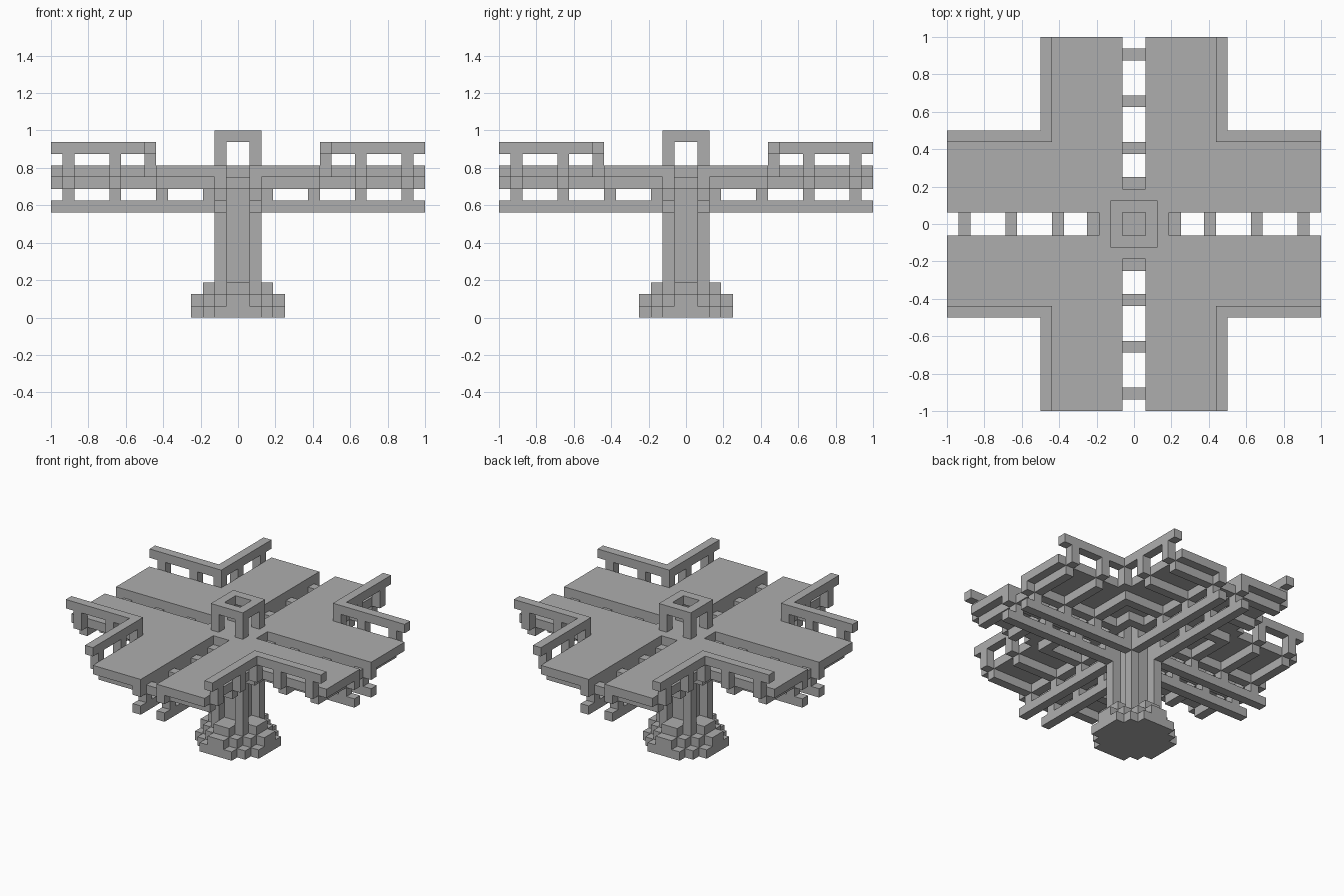
import bpy, bmesh

cube = bpy.data.objects.get("Cube")
if cube:
    bpy.data.objects.remove(cube, do_unlink=True)

U = 1 / 16  # one block of the grid

grey = bpy.data.materials.new("stone_grey")
grey.use_nodes = True
colour = (0.42, 0.42, 0.42, 1)
grey.diffuse_color = colour
grey.node_tree.nodes["Principled BSDF"].inputs["Base Color"].default_value = colour


def turn(box, n):
    """Quarter turns of a box (x0, x1, y0, y1, z0, z1) about the z axis."""
    x0, x1, y0, y1, z0, z1 = box
    for _ in range(n):
        x0, x1, y0, y1 = -y1, -y0, x0, x1
    return x0, x1, y0, y1, z0, z1


def build(name, boxes, turns=4):
    """Make one object from boxes, repeated around the centre."""
    bm = bmesh.new()
    done = set()
    for base in boxes:
        for n in range(turns):
            b = turn(base, n)
            if b in done:
                continue
            done.add(b)
            verts = bmesh.ops.create_cube(bm, size=1)["verts"]
            for v in verts:
                for i in range(3):
                    lo, hi = b[2 * i], b[2 * i + 1]
                    v.co[i] = U * ((lo + hi) / 2 + v.co[i] * (hi - lo))
    mesh = bpy.data.meshes.new(name)
    bm.to_mesh(mesh)
    bm.free()
    mesh.materials.append(grey)
    obj = bpy.data.objects.new(name, mesh)
    bpy.context.collection.objects.link(obj)
    return obj


def stepped_disc(half_widths, z0):
    """Layer of crossed strips: (reach, half width) pairs."""
    return [(-r, r, -w, w, z0, z0 + 1) for r, w in half_widths]


# Stepped round foot
build("foot_bottom", stepped_disc([(4, 2), (3, 3)], 0), 2)
build("foot_middle", stepped_disc([(4, 1), (3, 2)], 1), 2)
build("foot_top", stepped_disc([(3, 1), (2, 2)], 2), 2)

# Column: square core with four corner ribs that rise through the deck
build("column_core", [(-1, 1, -1, 1, 3, 12)], 1)
build("column_ribs", [(1, 2, 1, 2, 3, 15)])
build("column_cap", [(-2, 1, 1, 2, 15, 16)])

# Deck: four L-shaped plates with slots between them, joined at the centre
build("deck_plates", [(1, 16, 1, 7, 12, 13), (1, 7, 7, 16, 12, 13)])
build("deck_centre", [(-3, 3, -3, 3, 12, 13)], 1)

# Twin beams along each arm, upper and lower, with spacers between
build("lower_beams", [(1, 16, s, s + 1, 9, 10) for s in (-2, 1)])
build("upper_beams", [(1, 16, s, s + 1, 11, 12) for s in (-2, 1)])
build("beam_spacers", [(x, x + 1, s, s + 1, 10, 11)
                       for x in (2, 6, 10, 14) for s in (-2, 1)])

# Joists across each arm, closing into square rings near the column
build("joists", [(x, x + 1, -w, w, 11, 12)
                 for x, w in ((3, 4), (6, 7), (10, 7), (14, 7))])

# Corner railings
build("railings", [(7, 16, 7, 8, 14, 15), (7, 8, 8, 16, 14, 15)])
build("railing_posts", [(7, 8, 7, 8, 12, 14)]
      + [(p, p + 1, 7, 8, 12, 14) for p in (10, 14)]
      + [(7, 8, p, p + 1, 12, 14) for p in (10, 14)])
